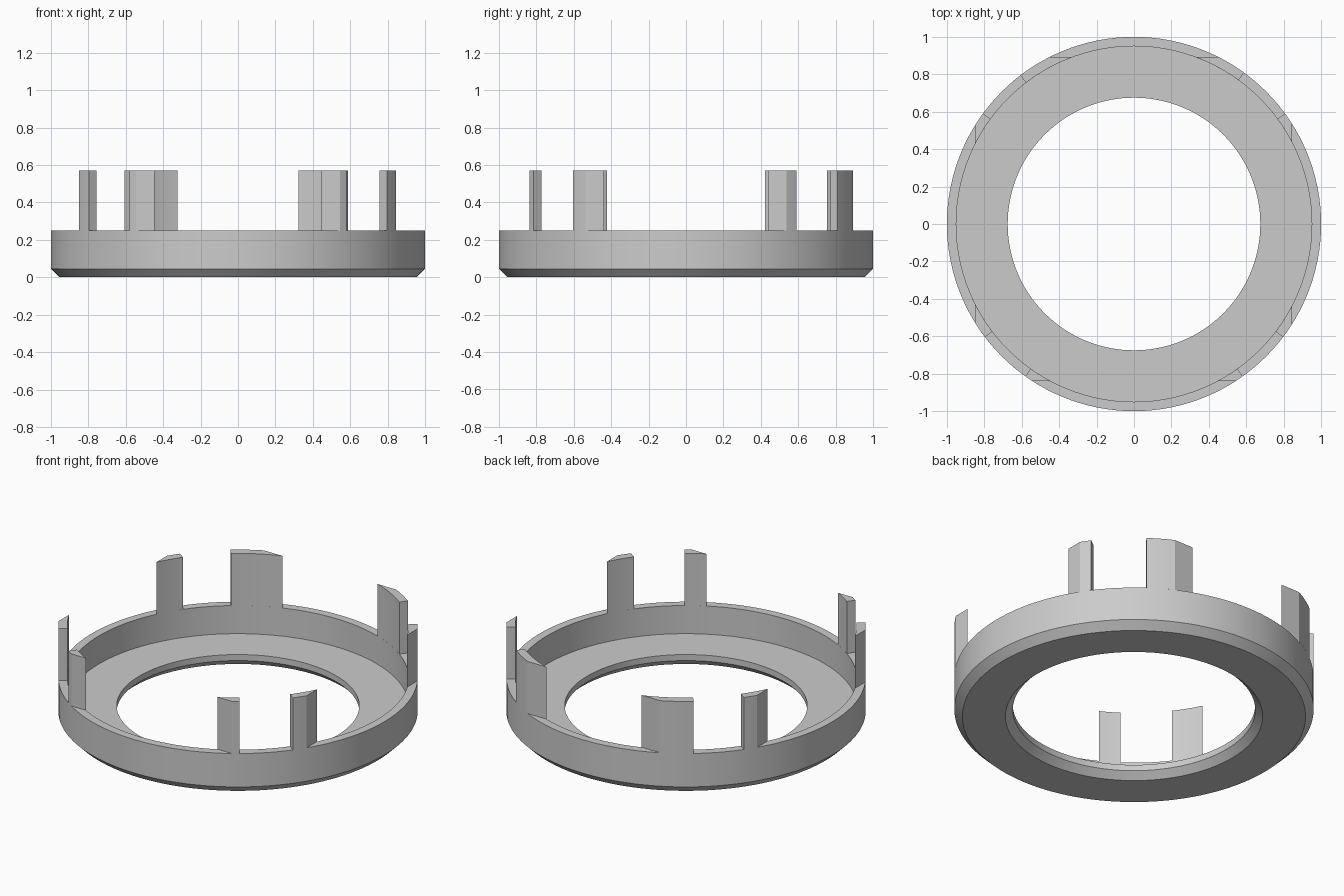
import bpy, bmesh
from math import acos, asin, cos, sin, pi, radians

cube = bpy.data.objects.get("Cube")
if cube:
    bpy.data.objects.remove(cube, do_unlink=True)

SEGMENTS = 128
R_OUT, R_IN = 1.0, 0.95
RIM_Z, TOP_Z = 0.25, 0.57

grey = bpy.data.materials.new("light grey")
grey.use_nodes = True
colour = (0.6, 0.6, 0.6, 1)
grey.diffuse_color = colour
grey.node_tree.nodes["Principled BSDF"].inputs["Base Color"].default_value = colour


def finish(name, bm):
    bmesh.ops.recalc_face_normals(bm, faces=bm.faces)
    mesh = bpy.data.meshes.new(name)
    bm.to_mesh(mesh)
    bm.free()
    mesh.materials.append(grey)
    obj = bpy.data.objects.new(name, mesh)
    bpy.context.collection.objects.link(obj)
    bpy.ops.object.select_all(action='DESELECT')
    obj.select_set(True)
    bpy.context.view_layer.objects.active = obj
    bpy.ops.object.shade_smooth_by_angle(angle=radians(25))
    return obj


# Ring: revolved section with chamfered lower edges and a raised rim
section = [(0.716, 0), (0.955, 0), (R_OUT, 0.045), (R_OUT, RIM_Z),
           (R_IN, RIM_Z), (R_IN, 0.077), (0.675, 0.077), (0.675, 0.04)]
bm = bmesh.new()
verts = [bm.verts.new((r, 0, z)) for r, z in section]
edges = [bm.edges.new((v, verts[i - 1])) for i, v in enumerate(verts)]
bmesh.ops.spin(bm, geom=verts + edges, cent=(0, 0, 0), axis=(0, 0, 1),
               angle=2 * pi, steps=SEGMENTS, use_merge=True)
bmesh.ops.remove_doubles(bm, verts=bm.verts, dist=0.0001)
finish("ring", bm)


def arc(r, start, end, steps=12):
    angles = [start + (end - start) * i / steps for i in range(steps + 1)]
    return [(r * cos(a), r * sin(a)) for a in angles]


# Posts: wall sectors with one radial end and one end cut flat along x or y
def post(name, sx, sy, axis, cut, radial):
    angle_at = acos if axis == 'x' else asin
    start = radians(radial)
    outline = (arc(R_OUT, start, angle_at(cut / R_OUT))
               + arc(R_IN, angle_at(cut / R_IN), start))
    bm = bmesh.new()
    low = [bm.verts.new((x * sx, y * sy, RIM_Z)) for x, y in outline]
    high = [bm.verts.new((v.co.x, v.co.y, TOP_Z)) for v in low]
    for i in range(len(low)):
        bm.faces.new((low[i - 1], low[i], high[i], high[i - 1]))
    bm.faces.new(high)
    bm.normal_update()
    finish(name, bm)


for side, sx, side_cut, back_end in (("left", 1, 0.843, 54), ("right", -1, 0.851, 52.6)):
    post("back_post_" + side, sx, 1, 'y', 0.893, back_end)
    post("front_post_" + side, sx, -1, 'y', 0.838, 54.5)
    post("side_back_post_" + side, sx, 1, 'x', side_cut, 36.2)
    post("side_front_post_" + side, sx, -1, 'x', side_cut, 37.2)
